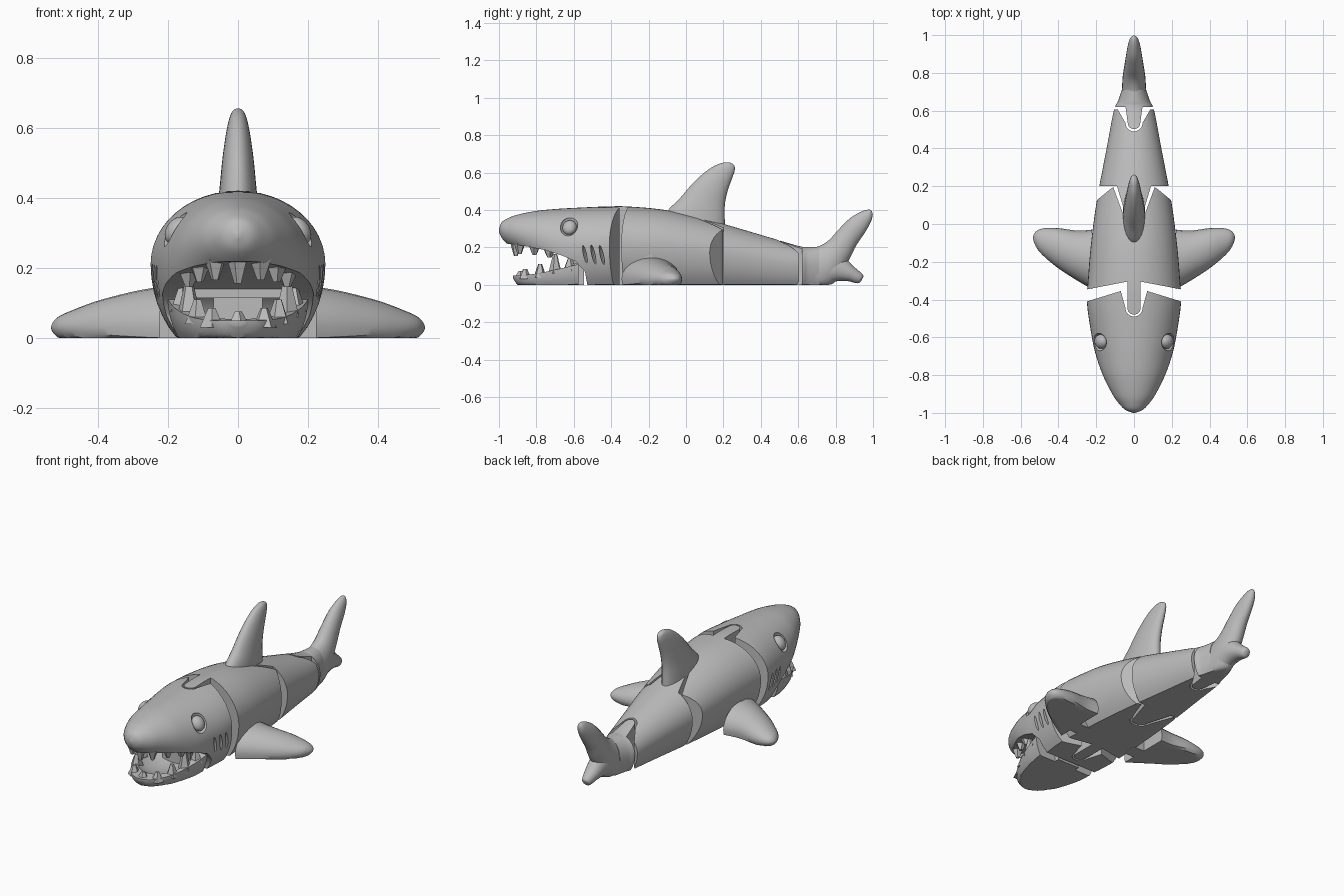
import bpy, bmesh, math
from mathutils import Vector, Matrix

if "Cube" in bpy.data.objects:
    bpy.data.objects.remove(bpy.data.objects["Cube"])

grey = bpy.data.materials.new("plain_grey")
grey.use_nodes = True
grey.diffuse_color = (0.5, 0.5, 0.5, 1)
grey.node_tree.nodes["Principled BSDF"].inputs["Base Color"].default_value = (0.5, 0.5, 0.5, 1)


def finish(name, bm):
    bmesh.ops.recalc_face_normals(bm, faces=bm.faces)
    mesh = bpy.data.meshes.new(name)
    bm.to_mesh(mesh)
    bm.free()
    mesh.materials.append(grey)
    obj = bpy.data.objects.new(name, mesh)
    bpy.context.collection.objects.link(obj)
    return obj


def shade(obj, angle=35):
    bpy.ops.object.select_all(action="DESELECT")
    obj.select_set(True)
    bpy.context.view_layer.objects.active = obj
    bpy.ops.object.shade_smooth_by_angle(angle=math.radians(angle))


def boolean(obj, cutter, operation="DIFFERENCE"):
    bpy.context.view_layer.objects.active = obj
    mod = obj.modifiers.new("cut", "BOOLEAN")
    mod.operation, mod.object, mod.solver = operation, cutter, "EXACT"
    bpy.ops.object.modifier_apply(modifier=mod.name)
    bpy.data.objects.remove(cutter)


def refine(rows, steps=5):
    """Smooth curve through rows of numbers."""
    rows = [Vector(r) for r in rows]
    out = []
    for i in range(len(rows) - 1):
        a, b, c, d = rows[max(i - 1, 0)], rows[i], rows[i + 1], rows[min(i + 2, len(rows) - 1)]
        for k in range(steps):
            t = k / steps
            out.append(b + (c - a) * (t / 2) + (a * 2 - b * 5 + c * 4 - d) * (t * t / 2)
                       + (b * 3 - a - c * 3 + d) * (t ** 3 / 2))
    return out + [rows[-1]]


def loft(name, rings):
    bm = bmesh.new()
    loops = [[bm.verts.new((p[0], p[1], max(p[2], 0))) for p in ring] for ring in rings]
    n = len(loops[0])
    for a, b in zip(loops, loops[1:]):
        for i in range(n):
            bm.faces.new((a[i], a[(i + 1) % n], b[(i + 1) % n], b[i]))
    bm.faces.new(loops[0])
    bm.faces.new(loops[-1])
    return finish(name, bm)


def hull(name, rows, sides=48):
    """Rows of y, half width, top, widest height, bottom."""
    rings = []
    for y, w, top, mid, bot in refine(rows):
        ring = []
        for i in range(sides):
            a = math.tau * i / sides
            s = math.sin(a)
            ring.append((w * math.cos(a), y, mid + s * ((top - mid) if s > 0 else (mid - bot))))
        rings.append(ring)
    return loft(name, rings)


def fin(name, rows, thick_axis, sides=24):
    """Rows of leading point, trailing point and half thickness."""
    rings = []
    for r in refine(rows):
        a, b = Vector(r[0:3]), Vector(r[3:6])
        rings.append([(a + b) / 2 + (a - b) / 2 * math.cos(t) + thick_axis * (r[6] * math.sin(t))
                      for t in (math.tau * i / sides for i in range(sides))])
    return loft(name, rings)


def prism(points, axis):
    bm = bmesh.new()
    ends = [[bm.verts.new((h, p[0], p[1]) if axis == "x" else (p[0], p[1], h)) for p in points]
            for h in (-0.6, 0.7)]
    for i in range(len(points)):
        j = (i + 1) % len(points)
        bm.faces.new((ends[0][i], ends[0][j], ends[1][j], ends[1][i]))
    bm.faces.new(ends[0])
    bm.faces.new(ends[1])
    return finish("cutter", bm)


def ball(name, centre, radii, rotation=Matrix(), segments=24):
    bm = bmesh.new()
    m = Matrix.Translation(centre) @ rotation @ Matrix.Diagonal((*radii, 1))
    bmesh.ops.create_uvsphere(bm, u_segments=segments, v_segments=segments // 2, radius=1, matrix=m)
    return finish(name, bm)


def box(name, centre, size):
    bm = bmesh.new()
    bmesh.ops.create_cube(bm, size=1, matrix=Matrix.Translation(centre) @ Matrix.Diagonal((*size, 1)))
    return finish(name, bm)


def nose(tip, r, half, base):
    """Half outline of a round-ended hinge tongue or slot."""
    arc = [(r * math.sin(a), tip + r - r * math.cos(a)) for a in (math.pi / 12 * i for i in range(7))]
    return arc + [(half, base)]


# Body shell, split into hinged segments by plan outlines
SHELL = [(-1, .005, .3, .295, .285), (-.985, .045, .335, .293, .25), (-.95, .08, .357, .285, .215),
         (-.9, .115, .375, .277, .18), (-.8, .165, .395, .25, .1), (-.7, .2, .405, .215, 0),
         (-.6, .223, .411, .205, -.08), (-.42, .249, .419, .21, -.084), (-.3, .244, .418, .21, -.084),
         (-.1, .227, .398, .2, -.08), (.13, .196, .345, .172, -.069), (.4, .145, .267, .133, -.053),
         (.6, .107, .208, .104, -.042), (.65, .085, .203, .1, -.04), (.71, .065, .203, .1, -.04)]
PLANS = {
    "head": [(0, -1.1), (.4, -1.1), (.4, -.456)] + nose(-.49, .045, .07, -.355)[::-1],
    "front_body": nose(-.48, .035, .035, -.305) + [(.4, -.375), (.4, -.04), (.125, .185)]
    + nose(0, .06, .11, .195)[::-1],
    "rear_body": nose(.012, .048, .09, .2) + [(.4, .2), (.4, .605)] + nose(.49, .045, .085, .605)[::-1],
    "tail_base": nose(.502, .033, .045, .62) + [(.4, .625), (.4, .8), (0, .8)],
}
parts = {}
for name, half in PLANS.items():
    outline = half + [(-x, y) for x, y in reversed(half) if x > 1e-6]
    parts[name] = hull(name, SHELL)
    boolean(parts[name], prism(outline, "z"), "INTERSECT")
head = parts["head"]

# Open mouth
boolean(head, prism([(-1.1, .222), (-.93, .217), (-.85, .205), (-.75, .185), (-.66, .155), (-.59, .125),
                     (-.54, .07), (-.51, -.1), (-1.1, -.1)], "x"))

for s, side in ((1, "left"), (-1, "right")):
    # Eye in a round socket
    out = Vector((.8 * s, -.2, .56)).normalized()
    spot = Vector((.184 * s, -.625, .313))
    turn = out.to_track_quat("Z", "Y").to_matrix().to_4x4()
    boolean(head, ball("cutter", spot, (.047, .06, .028), turn, 32))
    shade(ball(side + "_eye", spot - out * .012, (.038, .043, .03), turn, 32))
    # Gill slits
    for i in range(3):
        boolean(head, ball("cutter", (.237 * s, -.54 + .045 * i, .16), (.025, .009, .055),
                           Matrix.Rotation(.22, 4, "X"), 16))
    # Side fin and its peg
    rows = [(x, front, .03, x, back, .03, top - .03) for x, front, back, top in
            ((.222, -.345, -.03, .146), (.3, -.3, -.035, .132), (.4, -.235, -.022, .106),
             (.47, -.178, -.022, .08), (.51, -.135, -.033, .062), (.528, -.1, -.05, .045),
             (.534, -.08, -.065, .032))]
    shade(fin(side + "_side_fin", [(r[0] * s, r[1], r[2], r[3] * s, *r[4:]) for r in rows], Vector((0, 0, 1))))
    box(side + "_fin_peg", (.19 * s, -.225, .09), (.085, .085, .18))

for obj in parts.values():
    shade(obj)

# Lower jaw with a hollow floor
jaw = hull("lower_jaw", [(-.925, .02, .05, .05, .035), (-.89, .075, .05, .05, -.01), (-.8, .135, .06, .06, -.06),
                         (-.68, .18, .085, .085, -.09), (-.575, .2, .11, .11, -.1)])
boolean(jaw, ball("cutter", (0, -.68, .1), (.15, .2, .085), segments=32))
shade(jaw)
box("jaw_hinge_bar", (0, -.6, .132), (.25, .05, .036))
box("jaw_hinge_block", (0, -.575, .06), (.14, .06, .12))


# Teeth, tapered and blunt
def tooth(name, x, y, z, height, r):
    bm = bmesh.new()
    m = Matrix.Translation((x, y, z + height / 2)) @ Matrix.Rotation(math.atan2(y + .6, x), 4, "Z")
    if height < 0:
        m = m @ Matrix.Rotation(math.pi, 4, "X")
    bmesh.ops.create_cone(bm, cap_ends=True, segments=5, radius1=r, radius2=r * .3, depth=abs(height), matrix=m)
    finish(name, bm)


LOWER = [(0, -.885, .03, .045), (.075, -.86, .03, .055), (.115, -.78, .04, .07),
         (.14, -.7, .06, .105), (.16, -.62, .075, .07)]
UPPER = [(0, -.91, .24, -.085), (.065, -.89, .235, -.07), (.11, -.81, .22, -.06), (.14, -.73, .2, -.055)]
for row, teeth in (("lower", LOWER), ("upper", UPPER)):
    for i, (x, y, z, h) in enumerate(teeth):
        for s in ((1, -1) if x else (1,)):
            tooth(f"{row}_tooth_{i}_{'left' if s > 0 else 'right'}", x * s, y, z, h, .036)


# Upright fins lie in the centre plane
def upright(name, rows):
    shade(fin(name, [(0, a, b, 0, c, d, t) for a, b, c, d, t in rows], Vector((1, 0, 0))), 50)


upright("back_fin", [(-.13, .34, .21, .28, .06), (-.095, .4, .207, .36, .057), (-.035, .46, .208, .43, .051),
                     (.025, .53, .222, .5, .044), (.09, .593, .245, .565, .035), (.15, .635, .26, .61, .026),
                     (.2, .653, .258, .638, .016), (.225, .655, .24, .652, .004)])
upright("tail_upper_fin", [(.66, .203, .66, -.04, .075), (.7, .203, .71, -.04, .065), (.76, .235, .80, .02, .06),
                           (.82, .3, .87, .13, .05), (.88, .358, .91, .21, .042), (.94, .392, .957, .28, .032),
                           (.978, .402, .99, .34, .02), (.993, .396, .999, .378, .005)])
upright("tail_lower_fin", [(.79, .2, .7, -.03, .06), (.85, .145, .79, .015, .052), (.9, .095, .86, .02, .042),
                           (.945, .055, .915, .008, .026), (.945, .035, .935, .018, .006)])
